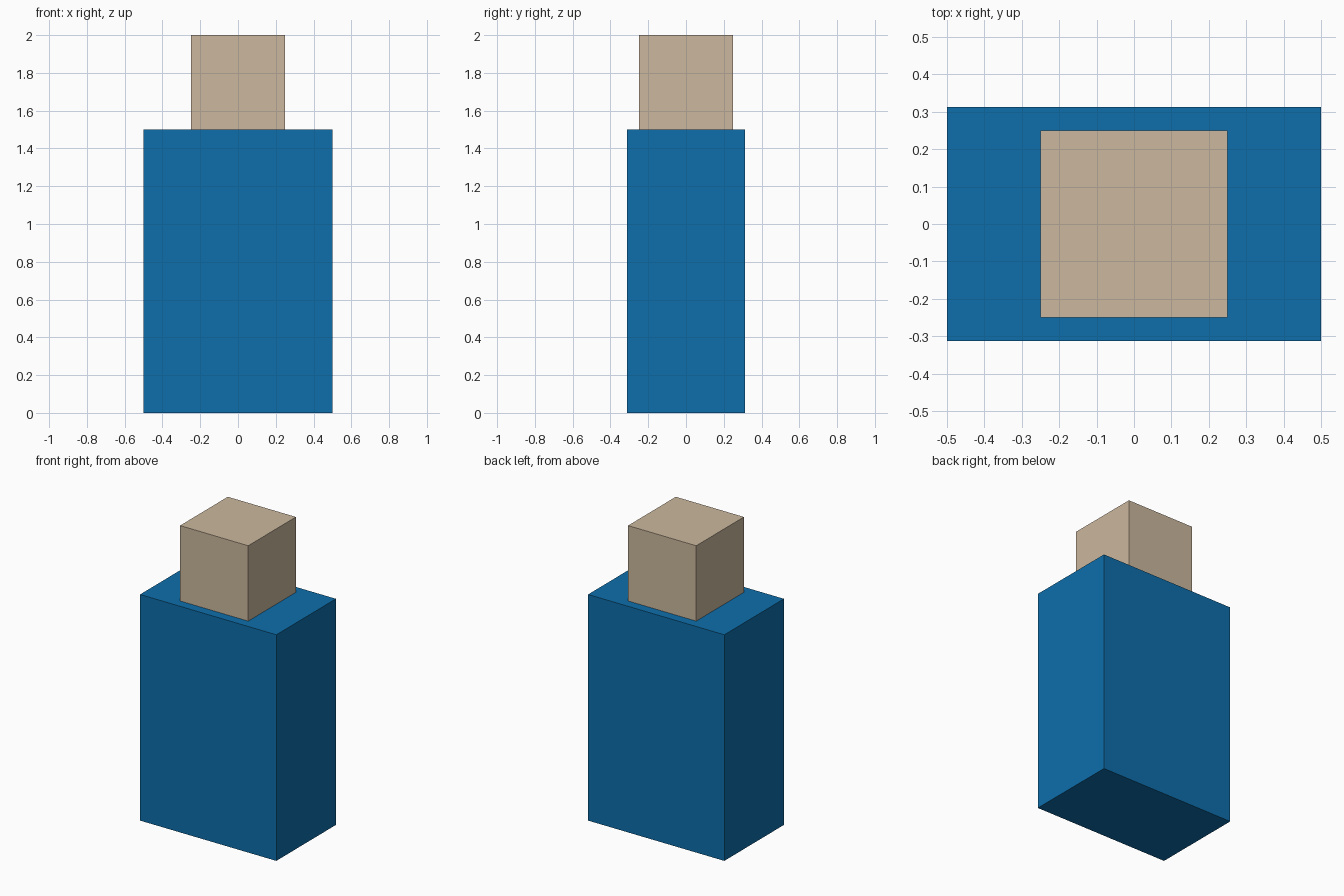
import bpy
import bmesh
from mathutils import Matrix, Vector

if "Cube" in bpy.data.objects:
    bpy.data.objects.remove(bpy.data.objects["Cube"])


def material(name, rgb):
    mat = bpy.data.materials.new(name)
    mat.diffuse_color = (*rgb, 1.0)
    mat.use_nodes = True
    mat.node_tree.nodes["Principled BSDF"].inputs["Base Color"].default_value = mat.diffuse_color
    return mat


def box(name, size, base_z, mat):
    """Box centred on x and y, standing on base_z."""
    bm = bmesh.new()
    centre = Vector((0, 0, base_z + size[2] / 2))
    bmesh.ops.create_cube(
        bm, size=1.0,
        matrix=Matrix.Translation(centre) @ Matrix.Diagonal((*size, 1.0)))
    mesh = bpy.data.meshes.new(name)
    bm.to_mesh(mesh)
    bm.free()
    mesh.materials.append(mat)
    obj = bpy.data.objects.new(name, mesh)
    bpy.context.collection.objects.link(obj)
    return obj


blue = material("blue", (0.004, 0.156, 0.407))
tan = material("tan", (0.604, 0.479, 0.342))

# Tall body with a smaller cube on top
box("body", (1.0, 0.625, 1.5), 0.0, blue)
box("head", (0.5, 0.5, 0.5), 1.5, tan)
